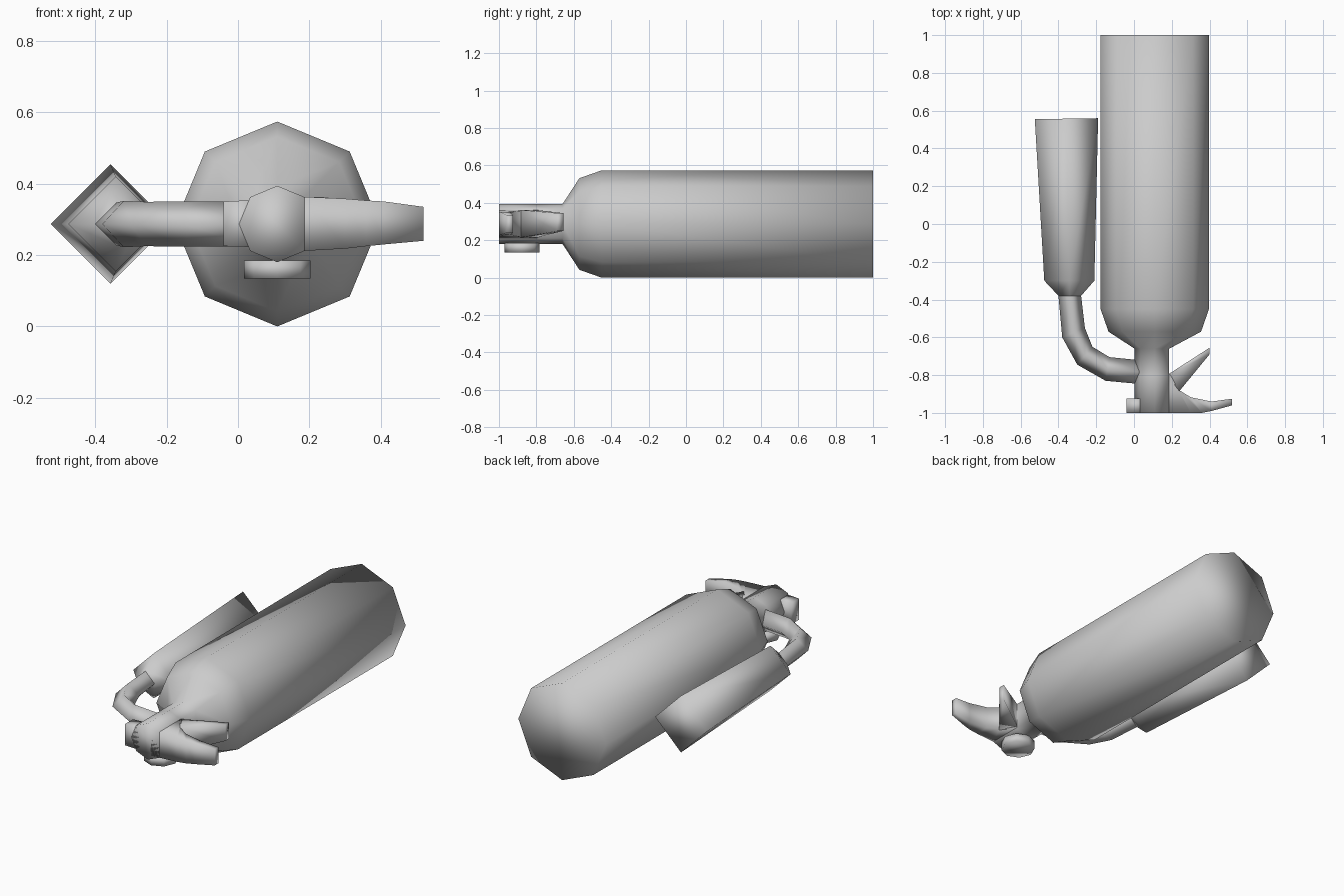
import bpy, bmesh, math
from mathutils import Vector

cube = bpy.data.objects.get("Cube")
if cube:
    bpy.data.objects.remove(cube)

grey = bpy.data.materials.new("plain grey")
grey.use_nodes = True
COLOUR = (0.6, 0.6, 0.6, 1)
grey.diffuse_color = COLOUR
grey.node_tree.nodes["Principled BSDF"].inputs["Base Color"].default_value = COLOUR

CX, CZ = 0.11, 0.287    # axis of the cylinder


def loft(name, rings, cap_start=True, cap_end=True):
    """Skin a row of equal-sized rings and shade the result smooth."""
    bm = bmesh.new()
    rows = [[bm.verts.new(p) for p in ring] for ring in rings]
    n = len(rows[0])
    for a, b in zip(rows, rows[1:]):
        for i in range(n):
            j = (i + 1) % n
            bm.faces.new((a[i], a[j], b[j], b[i]))
    if cap_start:
        bm.faces.new(rows[0][::-1])
    if cap_end:
        bm.faces.new(rows[-1])
    bmesh.ops.recalc_face_normals(bm, faces=bm.faces)
    for f in bm.faces:
        f.smooth = True
    mesh = bpy.data.meshes.new(name)
    bm.to_mesh(mesh)
    bm.free()
    mesh.materials.append(grey)
    ob = bpy.data.objects.new(name, mesh)
    bpy.context.collection.objects.link(ob)
    return ob


def octagon(y, r, flat_side=False):
    """Ring around the cylinder axis; flat_side trims the corner at +x."""
    ring = []
    for k in range(8):
        a = k * math.pi / 4
        x = r * math.cos(a)
        if flat_side:
            x = min(x, r * 0.715)
        ring.append((CX + x, y, CZ + r * math.sin(a)))
    return ring


def diamond(outer, inner):
    """Four-cornered ring spanning two plan points."""
    o, i = Vector((*outer, CZ)), Vector((*inner, CZ))
    mid, up = (o + i) / 2, Vector((0, 0, (o - i).length / 2))
    return [o, mid + up, i, mid - up]


def slab(front, rear, lo, hi):
    """Upright rectangular ring between two plan points."""
    return [(*front, lo), (*rear, lo), (*rear, hi), (*front, hi)]


# Cylinder, shoulder and neck
loft("tank", [octagon(1.0, 0.287), octagon(-0.45, 0.287), octagon(-0.57, 0.245),
              octagon(-0.66, 0.107, True), octagon(-0.80, 0.107, True),
              octagon(-1.0, 0.107, True)])

# Front lever, tapering and curving to the side
loft("front_lever", [
    slab((0.13, -1.0), (0.13, -0.80), 0.212, 0.363),
    slab((0.19, -1.0), (0.19, -0.795), 0.212, 0.363),
    slab((0.30, -1.0), (0.24, -0.88), 0.218, 0.358),
    slab((0.36, -1.0), (0.30, -0.917), 0.225, 0.353),
    slab((0.41, -0.99), (0.41, -0.94), 0.23, 0.35),
    slab((0.52, -0.96), (0.52, -0.925), 0.24, 0.335)])

# Rear lever, slanting back towards the tank
loft("rear_lever", [
    slab((0.24, -0.885), (0.175, -0.80), 0.215, 0.362),
    slab((0.40, -0.69), (0.40, -0.655), 0.25, 0.345)])

# Short stub opposite the front lever
loft("valve_stub", [
    slab((0.06, -1.0), (0.06, -0.925), 0.222, 0.355),
    slab((-0.04, -1.0), (-0.04, -0.925), 0.225, 0.35)])

# Round gauge under the valve
loft("gauge", [[(CX + 0.093 * math.cos(k * math.pi / 4),
                 -0.877 + 0.093 * math.sin(k * math.pi / 4), z) for k in range(8)]
               for z in (0.135, 0.185)])

# Bent hose
HOSE_END = ((-0.40, -0.38), (-0.28, -0.38))
loft("hose", [diamond(*s) for s in (
    ((0.04, -0.848), (0.04, -0.722)),
    ((-0.15, -0.83), (-0.13, -0.705)),
    ((-0.30, -0.745), (-0.22, -0.65)),
    ((-0.38, -0.60), (-0.26, -0.55)),
    HOSE_END)], cap_end=False)

# Flared horn
loft("horn", [diamond(*s) for s in (
    HOSE_END,
    ((-0.475, -0.30), (-0.21, -0.30)),
    ((-0.525, 0.555), (-0.19, 0.56)))], cap_start=False)
